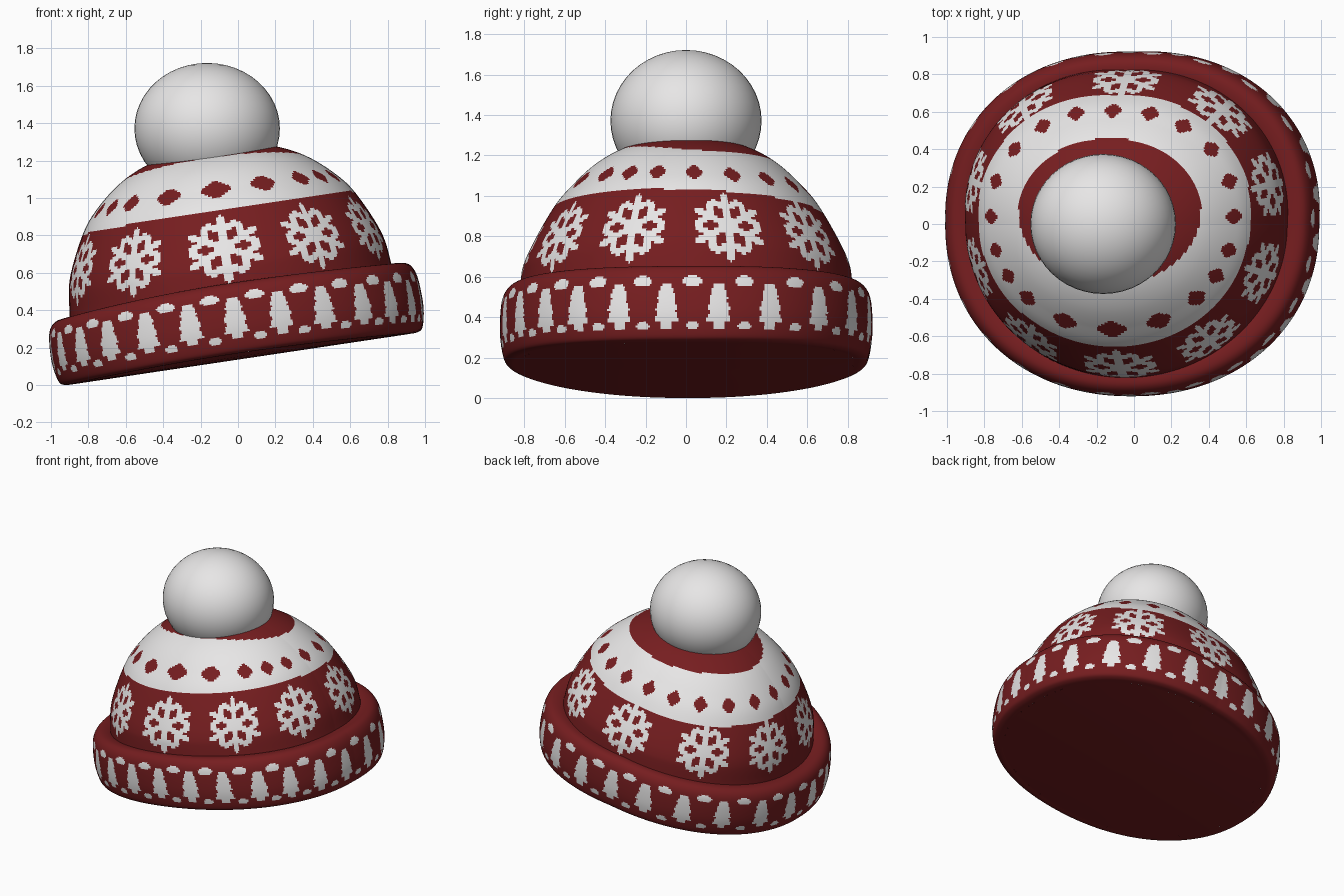
import bpy, math
from mathutils import Matrix, Vector

if "Cube" in bpy.data.objects:
    bpy.data.objects.remove(bpy.data.objects["Cube"])

SEG = 640
TILT = math.radians(8.5)


def material(name, rgb):
    m = bpy.data.materials.new(name)
    m.diffuse_color = (*rgb, 1)
    m.use_nodes = True
    m.node_tree.nodes["Principled BSDF"].inputs["Base Color"].default_value = m.diffuse_color
    return m


red = material("red wool", (0.180, 0.0125, 0.014))
white = material("white wool", (0.80, 0.79, 0.79))


def ramp(x, lo, hi):
    return min(max((x - lo) / (hi - lo), 0), 1)


# Resample a profile with a smooth spline into evenly spaced rows
def resample(pts, rows):
    p = [Vector(q) for q in pts]
    p = [2 * p[0] - p[1]] + p + [2 * p[-1] - p[-2]]
    fine = []
    for i in range(1, len(p) - 2):
        a, b, c, d = p[i - 1:i + 3]
        for k in range(40):
            t = k / 40
            fine.append(0.5 * (2 * b + (c - a) * t + (2 * a - 5 * b + 4 * c - d) * t * t
                               + (3 * b - a - 3 * c + d) * t ** 3))
    fine.append(p[-2])
    dist = [0.0]
    for a, b in zip(fine, fine[1:]):
        dist.append(dist[-1] + (b - a).length)
    out, j = [], 0
    for r in range(rows + 1):
        s = dist[-1] * r / rows
        while j < len(fine) - 2 and dist[j + 1] < s:
            j += 1
        f = (s - dist[j]) / max(dist[j + 1] - dist[j], 1e-9)
        q = fine[j].lerp(fine[j + 1], f)
        out.append((q.x, q.y, s))
    return out


# Place a point of the hat: angle from the front, radius, height
def dome_point(a, r, w):
    s, c = math.sin(a), math.cos(a)
    k = r * (1 + 0.08 * max(0, -c) * abs(s))
    return Vector((k * s + 0.012, -(0.95 - 0.06 * ramp(w, 0.5, 0.92)) * k * c, w))


def cuff_point(a, r, w):
    s, c = math.sin(a), math.cos(a)
    k = r / (abs(s) ** 2.12 + abs(c) ** 2.12) ** (1 / 2.12)
    k *= 1 + max(0, -c) * (0.06 if s > 0 else 0.025) * abs(s)
    lift = 0.03 * max(0, s) ** 2 * ramp(w, 0.22, 0.34)
    return Vector((1.003 * k * s + 0.012, -0.92 * k * c, w * (1 + 0.07 * c * c) + 0.033 * c * c + lift))


def under_point(a, r, w):
    p = cuff_point(a, r, w)
    p.z = w + (p.z - w) * (r / 0.9) ** 2
    return p


# Turn a profile into a ring of faces, coloured by a rule
def ring_part(name, profile, place, rule, segs=SEG, cap_start=False, cap_end=False):
    n = len(profile)
    verts = [place(2 * math.pi * j / segs, r, w) for r, w, s in profile for j in range(segs)]
    faces, mats = [], []
    for i in range(n - 1):
        mid = [(x + y) / 2 for x, y in zip(profile[i], profile[i + 1])]
        for j in range(segs):
            k = (j + 1) % segs
            faces.append((i * segs + j, i * segs + k, (i + 1) * segs + k, (i + 1) * segs + j))
            a = 2 * math.pi * (j + 0.5) / segs
            mats.append(int(rule(a, *mid)))
    if cap_start:
        faces.append(tuple(reversed(range(segs))))
        mats.append(0)
    if cap_end:
        faces.append(tuple(range((n - 1) * segs, n * segs)))
        mats.append(0)
    me = bpy.data.meshes.new(name)
    me.from_pydata(verts, [], faces)
    me.materials.append(red)
    me.materials.append(white)
    me.polygons.foreach_set("material_index", mats)
    me.polygons.foreach_set("use_smooth", [True] * len(faces))
    me.update()
    ob = bpy.data.objects.new(name, me)
    bpy.context.collection.objects.link(ob)
    return ob


def mirrored(half):
    return sorted([math.radians(d) for d in half]
                  + [math.radians(360 - d) for d in half[1:-1]] + [2 * math.pi])


def seg_dist(x, y, x0, y0, dx, dy, length):
    t = min(max((x - x0) * dx + (y - y0) * dy, 0), length)
    return math.hypot(x - x0 - dx * t, y - y0 - dy * t)


# Snowflake: six arms folded into one, each with a pair of branches
def snowflake(x, y):
    r = math.hypot(x, y)
    if r > 0.21:
        return False
    a = math.atan2(x, y) % (math.pi / 3)
    a = min(a, math.pi / 3 - a)
    px, py = r * math.cos(a), r * math.sin(a)
    return (r < 0.042 or seg_dist(px, py, 0, 0, 1, 0, 0.172) < 0.019
            or seg_dist(px, py, 0.1, 0, 0.5, 0.866, 0.07) < 0.018)


# Tree: short trunk and three tiers
def tree(x, y):
    v = (y + 0.105) / 0.21
    if not 0 <= v < 1:
        return False
    if v < 0.15:
        return abs(x) < 0.028
    k = (v - 0.15) / 0.85 * 3
    return abs(x) < (0.066, 0.06, 0.047)[int(k)] - 0.022 * (k % 1)


DIAMONDS = mirrored([0, 24, 46, 61, 76, 94, 112, 130, 147, 163, 180])
TREES = mirrored([0, 14, 28, 42, 55, 69, 84, 100, 116, 133, 149, 165, 180])
FLAKES = [math.radians(d) for d in (0, 36, 70, 105.5, 140, 178, 218, 253, 288, 323, 360)]

dome_profile = resample([(0.875, 0.30), (0.868, 0.38), (0.84, 0.56), (0.74, 0.78), (0.65, 0.9),
                         (0.51, 1.02), (0.35, 1.10), (0.17, 1.14), (0.02, 1.15)], 96)
flake_s = min(dome_profile, key=lambda q: abs(q[1] - 0.605))[2]


def dome_rule(a, r, w, s):
    p = dome_point(a, r, w)
    if w > 0.9 and (p.x - 0.018) ** 2 / 0.492 ** 2 + (p.y - 0.065) ** 2 / 0.395 ** 2 < 1:
        return 0
    if w > 0.782 - 0.04 * p.y + 0.02 * max(0, p.x):   # white band with red diamonds
        d = min(DIAMONDS, key=lambda q: abs(a - q))
        front = max(0, math.cos(a)) ** 4
        across = abs(a - d) * r / (0.046 + 0.034 * front)
        up = abs(w - (0.895 - 0.04 * p.y)) / (0.039 + 0.006 * front)
        return across + up > 1.2 or max(across, up) > 1
    f = min(FLAKES, key=lambda q: abs(a - q))         # red band with ten snowflakes
    wide = 0.70 if math.cos(f) > 0.99 else 0.78
    return snowflake((a - f) * wide, s - flake_s)


def cuff_rule(a, r, w, s):
    if r < 0.94:
        return 0
    d = min(TREES, key=lambda q: abs(a - q))
    if tree((a - d) * 0.97, w - 0.178 + 0.012 * max(0, math.sin(a))):
        return 1
    lo = max(q for q in TREES if q <= a)
    hi = min(q for q in TREES if q > a)
    x = (a - (lo + hi) / 2) * 0.97                    # dots between the trees
    up = (w - 0.283) / 0.023
    down = (w - 0.075) / 0.019
    return (x / 0.05) ** 2 + up * up < 1 or (x / 0.035) ** 2 + down * down < 1


parts = [ring_part("knitted_dome", dome_profile, dome_point, dome_rule, cap_end=True)]

# Folded cuff with its rounded edges
cuff_profile = resample([(0.90, 0.002), (0.95, 0.005), (0.98, 0.03), (1.0, 0.13), (0.997, 0.25),
                         (0.98, 0.315), (0.94, 0.350), (0.88, 0.352), (0.82, 0.33)], 60)
parts.append(ring_part("folded_cuff", cuff_profile, cuff_point, cuff_rule))

# Closed underside
under = [(r, 0.002, 0) for r in (0.01, 0.2, 0.4, 0.6, 0.75, 0.9)]
parts.append(ring_part("underside", under, under_point, lambda *q: 0, segs=160, cap_start=True))

# Tilt the hat sideways and stand it on the floor
tilt = Matrix.Rotation(-TILT, 4, 'Y')
for ob in parts:
    ob.data.transform(tilt)
low = min(v.co.z for ob in parts for v in ob.data.vertices)
for ob in parts:
    ob.data.transform(Matrix.Translation((0.005, 0, -low)))
    ob.data.update()

# Pompom
bpy.ops.mesh.primitive_uv_sphere_add(segments=48, ring_count=24, radius=1, location=(-0.165, 0, 1.372))
pom = bpy.context.object
pom.name = "pompom"
pom.scale = (0.389, 0.374, 0.35)
pom.data.materials.append(white)
bpy.ops.object.shade_smooth()
